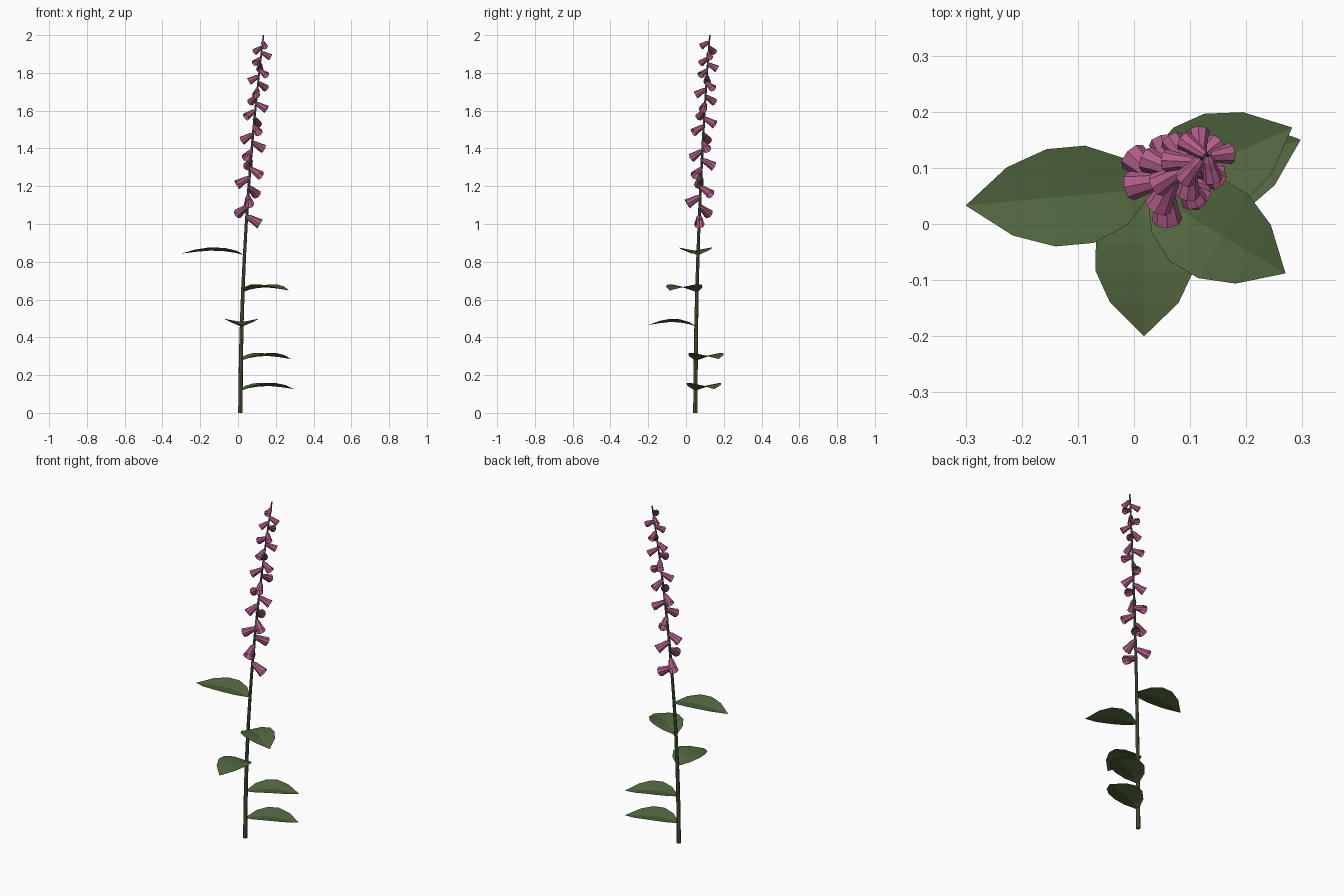
import bpy, bmesh, math
from mathutils import Vector, Matrix

if "Cube" in bpy.data.objects:
    bpy.data.objects.remove(bpy.data.objects["Cube"])


def material(name, rgb):
    m = bpy.data.materials.new(name)
    m.diffuse_color = (*rgb, 1)
    m.use_nodes = True
    m.node_tree.nodes["Principled BSDF"].inputs["Base Color"].default_value = m.diffuse_color
    return m


GREEN = material("leaf green", (0.085, 0.137, 0.05))
PINK = material("bell pink", (0.44, 0.11, 0.25))


def make_object(name, bm, mat):
    me = bpy.data.meshes.new(name)
    bm.to_mesh(me)
    bm.free()
    me.materials.append(mat)
    ob = bpy.data.objects.new(name, me)
    bpy.context.collection.objects.link(ob)
    return ob


def stem_point(z):
    k = (z / 2) ** 2
    return Vector((0.013 + 0.122 * k, 0.05 + 0.076 * k, z))


def loft(bm, rings):
    """Join rings of points into a tube; returns the vertex rings."""
    vs = [[bm.verts.new(p) for p in ring] for ring in rings]
    n = len(vs[0])
    for a, b in zip(vs, vs[1:]):
        for i in range(n):
            j = (i + 1) % n
            bm.faces.new((a[i], a[j], b[j], b[i]))
    return vs


def circle(r, z, n):
    return [Vector((r * math.cos(2 * math.pi * i / n),
                    r * math.sin(2 * math.pi * i / n), z)) for i in range(n)]


# Stem: tapered, gently leaning tube
bm = bmesh.new()
rings = []
for i in range(13):
    z = 2 * i / 12
    c = stem_point(z)
    r = 0.012 - 0.008 * i / 12
    rings.append([c + p for p in circle(r, 0, 8)])
vs = loft(bm, rings)
bm.faces.new(vs[0][::-1])
bm.faces.new(vs[-1])
make_object("stem", bm, GREEN)

# Leaves: arched blades with a shallow V section (along, half width, midrib rise)
BLADE = [(0, 0.004, 0), (0.15, 0.06, 0.013), (0.34, 0.087, 0.022),
         (0.545, 0.087, 0.024), (0.765, 0.061, 0.018), (1, 0, 0.008)]
# base height and tip x, y of each leaf
LEAVES = [(0.118, 0.297, 0.15), (0.277, 0.282, 0.172), (0.457, 0.018, -0.2),
          (0.64, 0.27, -0.088), (0.835, -0.3, 0.033)]
for k, (z, tx, ty) in enumerate(LEAVES):
    base = stem_point(z)
    along = Vector((tx - base.x, ty - base.y, 0))
    side = Vector((-along.y, along.x, 0)).normalized()
    up = Vector((0, 0, 1))
    bm = bmesh.new()
    prev = None
    for t, w, h in BLADE:
        mid = base + along * t + up * h
        row = [bm.verts.new(mid + side * w * s + up * 0.19 * w * abs(s))
               for s in ((1, 0, -1) if w else (0,))]
        if prev and len(row) == 3:
            for i in range(2):
                bm.faces.new((prev[i], row[i], row[i + 1], prev[i + 1]))
        elif prev:
            bm.faces.new((prev[0], row[0], prev[1]))
            bm.faces.new((prev[1], row[0], prev[2]))
        prev = row
    bmesh.ops.recalc_face_normals(bm, faces=bm.faces)
    bm.normal_update()
    if sum(f.normal.z for f in bm.faces) < 0:
        bmesh.ops.reverse_faces(bm, faces=bm.faces)
    make_object(f"leaf_{k + 1}", bm, GREEN)

# Flowers: open bells in a golden-angle spiral, smaller and closer to the top
BELL = [(0.009, 0.0), (0.017, 0.018), (0.021, 0.048), (0.028, 0.082)]
for i in range(24):
    s = 1 - 0.36 * i / 23
    z = 1.02 + 0.054 * i - 0.000586 * i * i + 0.021 * s
    ang = i * math.radians(137.5)
    tilt = math.radians(30)
    axis = Vector((math.cos(ang) * math.cos(tilt),
                   math.sin(ang) * math.cos(tilt), -math.sin(tilt)))
    bm = bmesh.new()
    vs = loft(bm, [circle(r * s, h * s, 8) for r, h in BELL])
    bm.faces.new(vs[0][::-1])
    rot = axis.to_track_quat('Z', 'Y').to_matrix().to_4x4()
    bm.transform(Matrix.Translation(stem_point(z)) @ rot)
    make_object(f"bell_flower_{i + 1}", bm, PINK)
